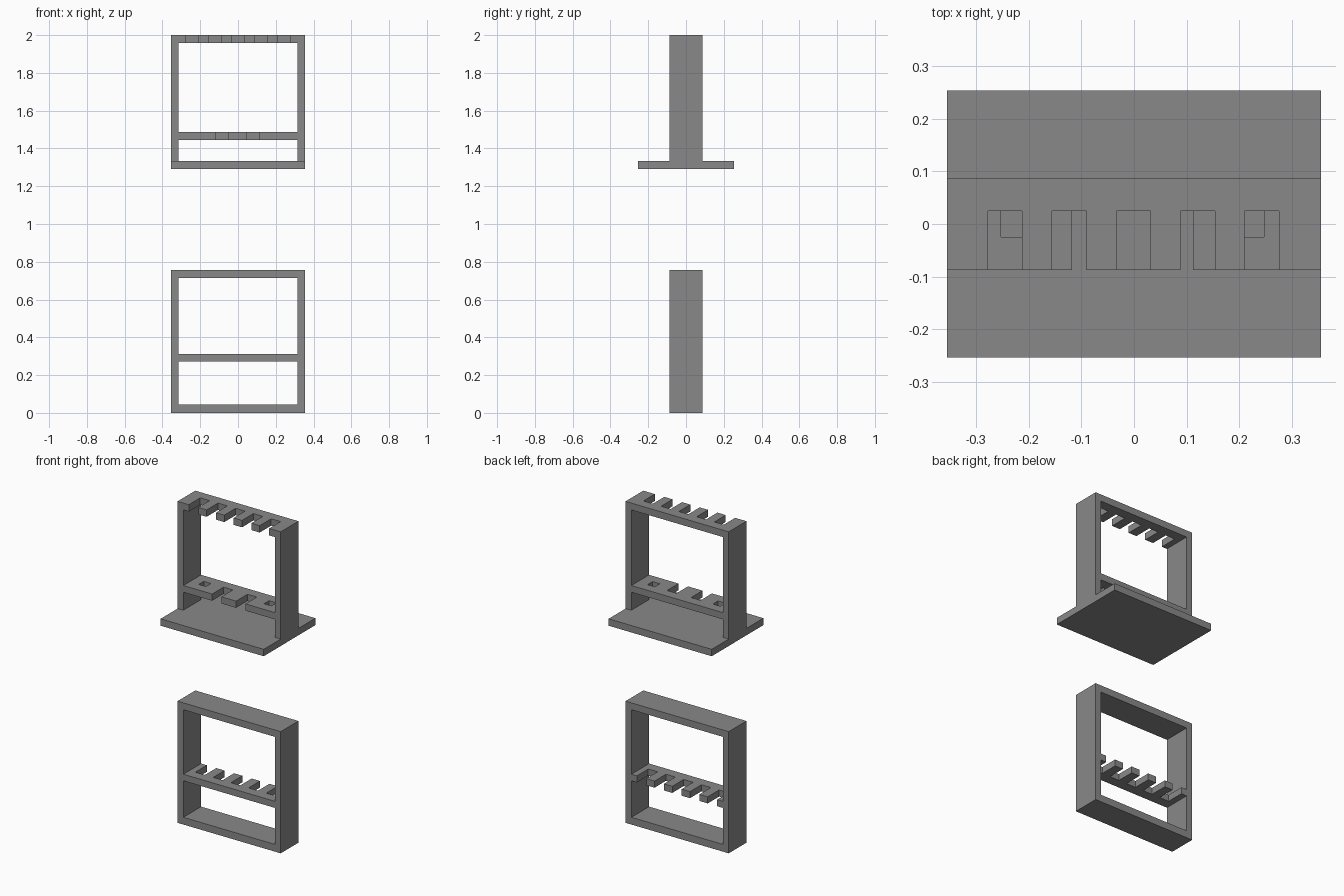
import bpy
import bmesh
from mathutils import Matrix, Vector

if "Cube" in bpy.data.objects:
    bpy.data.objects.remove(bpy.data.objects["Cube"])

# One plain grey for everything
GREY = (0.25, 0.25, 0.25, 1)
grey = bpy.data.materials.new("plain grey")
grey.use_nodes = True
grey.diffuse_color = GREY
grey.node_tree.nodes["Principled BSDF"].inputs["Base Color"].default_value = GREY

W, D = 0.355, 0.087        # half width and half depth of the frames
IN = 0.315                 # inner half width
SLOT_END = 0.025           # depth line where the slots stop
OVER = 0.05                # cutter overshoot


def boxes(name, spans):
    """One object made of boxes, each given as (x0, x1, y0, y1, z0, z1)."""
    bm = bmesh.new()
    for x0, x1, y0, y1, z0, z1 in spans:
        centre = Vector((x0 + x1, y0 + y1, z0 + z1)) / 2
        size = Vector((x1 - x0, y1 - y0, z1 - z0))
        bmesh.ops.create_cube(bm, matrix=Matrix.Translation(centre) @ Matrix.Diagonal(size).to_4x4())
    mesh = bpy.data.meshes.new(name)
    bm.to_mesh(mesh)
    bm.free()
    obj = bpy.data.objects.new(name, mesh)
    bpy.context.collection.objects.link(obj)
    mesh.materials.append(grey)
    return obj


def cut(obj, spans):
    """Subtract boxes from an object and bake the result."""
    cutter = boxes("cutter", spans)
    cutter.hide_render = True
    mod = obj.modifiers.new("cut", "BOOLEAN")
    mod.operation = "DIFFERENCE"
    mod.solver = "EXACT"
    mod.object = cutter
    graph = bpy.context.evaluated_depsgraph_get()
    mesh = bpy.data.meshes.new_from_object(obj.evaluated_get(graph))
    obj.modifiers.clear()
    obj.data = mesh
    bpy.data.objects.remove(cutter)


def slots(centres, z0, z1, side=-1):
    """Open slots running in from the front (-1) or the back (+1)."""
    y0, y1 = sorted((side * (D + OVER), -side * SLOT_END))
    return [(x - 0.0325, x + 0.0325, y0, y1, z0 - 0.01, z1 + 0.01) for x in centres]


five = [i * 0.122 - 0.001 for i in range(-2, 3)]

# Upper frame: an upright arch with a slotted top board
upper = boxes("upper_frame", [(-W, W, -D, D, 1.333, 2)])
cut(upper, [(-IN, IN, -D - OVER, D + OVER, 1.3, 1.957)])
cut(upper, slots(five, 1.957, 2))

# Wide base plate under the upper frame
boxes("base_plate", [(-W, W, -0.254, 0.254, 1.29, 1.333)])

# Upper shelf: two open slots and two square holes
upper_shelf = boxes("upper_shelf", [(-IN, IN, -D, D, 1.445, 1.487)])
holes = [(x - 0.025, x + 0.025, -SLOT_END, SLOT_END, 1.4, 1.5) for x in (-0.228, 0.222)]
cut(upper_shelf, slots((-0.085, 0.08), 1.445, 1.487) + holes)

# Lower frame: a closed rectangle
lower = boxes("lower_frame", [(-W, W, -D, D, 0, 0.757)])
cut(lower, [(-IN, IN, -D - OVER, D + OVER, 0.045, 0.714)])

# Lower shelf: five slots open at the back
lower_shelf = boxes("lower_shelf", [(-IN, IN, -D, D, 0.272, 0.313)])
cut(lower_shelf, slots([-x for x in five], 0.272, 0.313, side=1))
